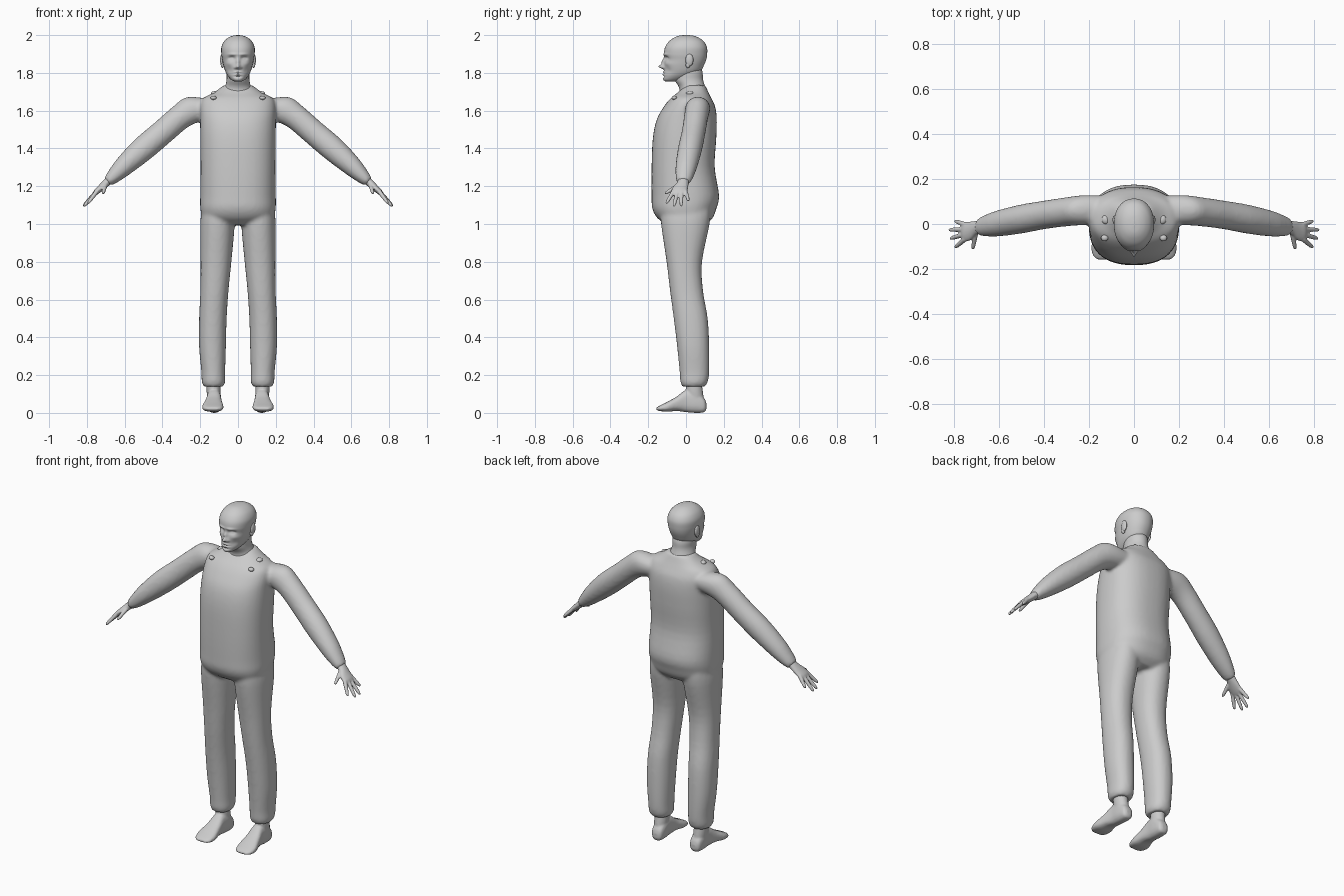
import bpy, bmesh, math
from mathutils import Vector

X, Y, Z = Vector((1, 0, 0)), Vector((0, 1, 0)), Vector((0, 0, 1))


def resample(secs, steps):
    """Catmull-Rom interpolation through section tuples."""
    out = []
    for i in range(len(secs) - 1):
        p0, p1, p2 = secs[max(i - 1, 0)], secs[i], secs[i + 1]
        p3 = secs[min(i + 2, len(secs) - 1)]
        for k in range(steps):
            t = k / steps
            out.append([0.5 * (2 * b + (c - a) * t + (2 * a - 5 * b + 4 * c - d) * t * t
                               + (3 * b - a - 3 * c + d) * t ** 3)
                        for a, b, c, d in zip(p0, p1, p2, p3)])
    return out + [list(secs[-1])]


def loft(bm, secs, a=X, b=Y, power=2.0, seg=32, steps=4):
    """Skin superellipse rings; section = (x, y, z, radius_a, radius_b)."""
    rings = []
    for x, y, z, ra, rb in resample(secs, steps):
        ring = []
        for k in range(seg):
            t = 2 * math.pi * k / seg
            c, s = math.cos(t), math.sin(t)
            u = math.copysign(abs(c) ** (2 / power), c) * ra
            v = math.copysign(abs(s) ** (2 / power), s) * rb
            ring.append(bm.verts.new(Vector((x, y, z)) + a * u + b * v))
        rings.append(ring)
    for r, q in zip(rings, rings[1:]):
        for k in range(seg):
            bm.faces.new((r[k], r[(k + 1) % seg], q[(k + 1) % seg], q[k]))
    bm.faces.new(rings[0])
    bm.faces.new(rings[-1])


def span(z, x0, x1, y0, y1):
    """Horizontal section from its x and y extents."""
    return ((x0 + x1) / 2, (y0 + y1) / 2, z, (x1 - x0) / 2, (y1 - y0) / 2)


def finish(name, bm, mirror=False, voxel=0, smooth=0):
    bmesh.ops.recalc_face_normals(bm, faces=bm.faces)
    for f in bm.faces:
        f.smooth = True
    me = bpy.data.meshes.new(name)
    bm.to_mesh(me)
    bm.free()
    ob = bpy.data.objects.new(name, me)
    bpy.context.collection.objects.link(ob)
    if mirror:
        ob.modifiers.new("mirror", 'MIRROR').use_mirror_merge = False
    if voxel:
        m = ob.modifiers.new("blend", 'REMESH')
        m.mode, m.voxel_size, m.use_smooth_shade = 'VOXEL', voxel, True
    if smooth:
        m = ob.modifiers.new("soften", 'SMOOTH')
        m.factor, m.iterations = 0.5, smooth
    return ob


def ellipsoid(bm, loc, size):
    vs = bmesh.ops.create_uvsphere(bm, u_segments=20, v_segments=12, radius=1)['verts']
    for v in vs:
        v.co = Vector(loc) + Vector([c * s for c, s in zip(v.co, size)])


# Coverall: torso, one sleeve and one trouser leg, mirrored and fused
bm = bmesh.new()
loft(bm, [span(z, -w, w, f, b) for z, w, f, b in (
    (0.995, .13, -.10, .10), (1.03, .185, -.15, .14), (1.08, .199, -.178, .16),
    (1.15, .2, -.182, .175), (1.3, .198, -.182, .152), (1.45, .2, -.176, .16),
    (1.55, .2, -.156, .163), (1.62, .2, -.118, .155), (1.665, .185, -.082, .135),
    (1.695, .13, -.045, .12), (1.735, .075, -.005, .102))], power=2.4, seg=48)
loft(bm, [span(*s) for s in (
    (1.08, .03, .19, -.13, .13), (1.0, .018, .2, -.132, .125), (.8, .035, .198, -.103, .085),
    (.65, .05, .199, -.085, .09), (.5, .06, .206, -.065, .115), (.35, .064, .206, -.047, .123),
    (.22, .068, .194, -.034, .123), (.165, .068, .192, -.03, .116), (.14, .078, .182, -.02, .1))],
    power=2.2)
ARM = Vector((.74, 0, -.67))
PERP = Vector((.67, 0, .74))
loft(bm, [(.13, .065, 1.615, .06, .07), (.22, .062, 1.61, .066, .082), (.3, .054, 1.57, .064, .068),
          (.4, .04, 1.485, .063, .066), (.5, .022, 1.4, .064, .066), (.6, .003, 1.31, .058, .054),
          (.66, -.008, 1.252, .047, .039), (.692, -.013, 1.222, .035, .026)], Y, PERP)
finish("coverall", bm, mirror=True, voxel=.01, smooth=5)

# Hands: palm and tapered fingers
bm = bmesh.new()
loft(bm, [(.66, -.01, 1.252, .03, .024), (.695, -.016, 1.22, .03, .021), (.725, -.03, 1.192, .041, .018),
          (.75, -.035, 1.17, .043, .015), (.762, -.034, 1.157, .036, .01)], Y, PERP, seg=20)
FINGERS = [((.748, -.066, 1.172), (.795, -.105, 1.108)), ((.752, -.046, 1.168), (.817, -.065, 1.092)),
           ((.752, -.024, 1.168), (.822, -.026, 1.093)), ((.745, -.004, 1.175), (.795, .014, 1.122)),
           ((.702, -.04, 1.205), (.715, -.112, 1.16))]
for root, tip in FINGERS:
    root, tip = Vector(root), Vector(tip)
    d = (tip - root).normalized()
    a = d.cross(PERP).normalized()
    b = d.cross(a)
    loft(bm, [(*root.lerp(tip, t), r, r) for t, r in
              ((0, .012), (.45, .0105), (.8, .009), (.95, .006), (1, .002))], a, b, seg=12, steps=2)
finish("hands", bm, mirror=True, voxel=.004, smooth=3)

# Feet: sole-to-instep sections plus ankle
bm = bmesh.new()
loft(bm, [(x, y, (lo + hi) / 2, w, (hi - lo) / 2) for y, x, w, lo, hi in (
    (.108, .125, .015, .02, .05), (.095, .125, .032, .003, .08), (.05, .126, .038, 0, .12),
    (0, .127, .038, .004, .122), (-.05, .13, .046, .01, .086), (-.1, .133, .056, .006, .058),
    (-.14, .133, .049, .01, .038), (-.157, .133, .03, .015, .028))], X, Z, power=2.6)
loft(bm, [(.127, .05, .06, .034, .046), (.129, .045, .11, .037, .045), (.131, .042, .15, .037, .043),
          (.132, .042, .2, .04, .045)])
finish("feet", bm, mirror=True, voxel=.006, smooth=3)

# Head: skull and jaw sections with pressed-in and raised facial features
bm = bmesh.new()
loft(bm, [span(z, -w, w, f, b) for z, w, f, b in (
    (1.754, .018, -.108, -.06), (1.764, .036, -.12, -.01), (1.785, .055, -.12, .045),
    (1.81, .068, -.116, .078), (1.84, .077, -.117, .095), (1.87, .083, -.114, .107),
    (1.9, .088, -.117, .112), (1.935, .088, -.111, .111), (1.965, .075, -.092, .096),
    (1.985, .054, -.066, .07), (1.996, .03, -.04, .042), (2.0, .006, -.01, .012))],
    power=2.15, seg=96, steps=8)
BUMPS = [(0, 1.833, .011, .011, -.028), (0, 1.858, .009, .018, -.014), (.015, 1.828, .007, .007, -.008),
         (.033, 1.878, .016, .010, .016), (.033, 1.876, .009, .006, -.007), (.028, 1.898, .022, .006, -.006),
         (.05, 1.85, .016, .012, -.004), (.045, 1.815, .014, .018, .005), (0, 1.804, .018, .005, -.006),
         (0, 1.798, .02, .0025, .005), (0, 1.791, .016, .005, -.006), (0, 1.78, .02, .005, .006)]
for v in bm.verts:
    if v.co.y < -.02:
        x, z = abs(v.co.x), v.co.z
        v.co.y += sum(dy * math.exp(-((x - cx) / sx) ** 2 - ((z - cz) / sz) ** 2)
                      for cx, cz, sx, sz, dy in BUMPS)
finish("head", bm)

# Neck
bm = bmesh.new()
loft(bm, [span(z, -w, w, f, b) for z, w, f, b in (
    (1.66, .1, -.05, .12), (1.70, .085, -.035, .112), (1.73, .068, -.04, .1),
    (1.765, .06, -.062, .09), (1.8, .06, -.06, .088), (1.83, .055, -.05, .08))])
finish("neck", bm)

# Ears: rim with a hollow-looking lobe
bm = bmesh.new()
ellipsoid(bm, (.085, .018, 1.868), (.010, .021, .033))
ellipsoid(bm, (.083, .010, 1.842), (.008, .012, .016))
finish("ears", bm, mirror=True)

# Small shoulder patches showing through the cloth
bm = bmesh.new()
ellipsoid(bm, (.13, -.062, 1.668), (.016, .014, .011))
ellipsoid(bm, (.125, .02, 1.692), (.018, .02, .011))
finish("shoulder_patches", bm, mirror=True)
